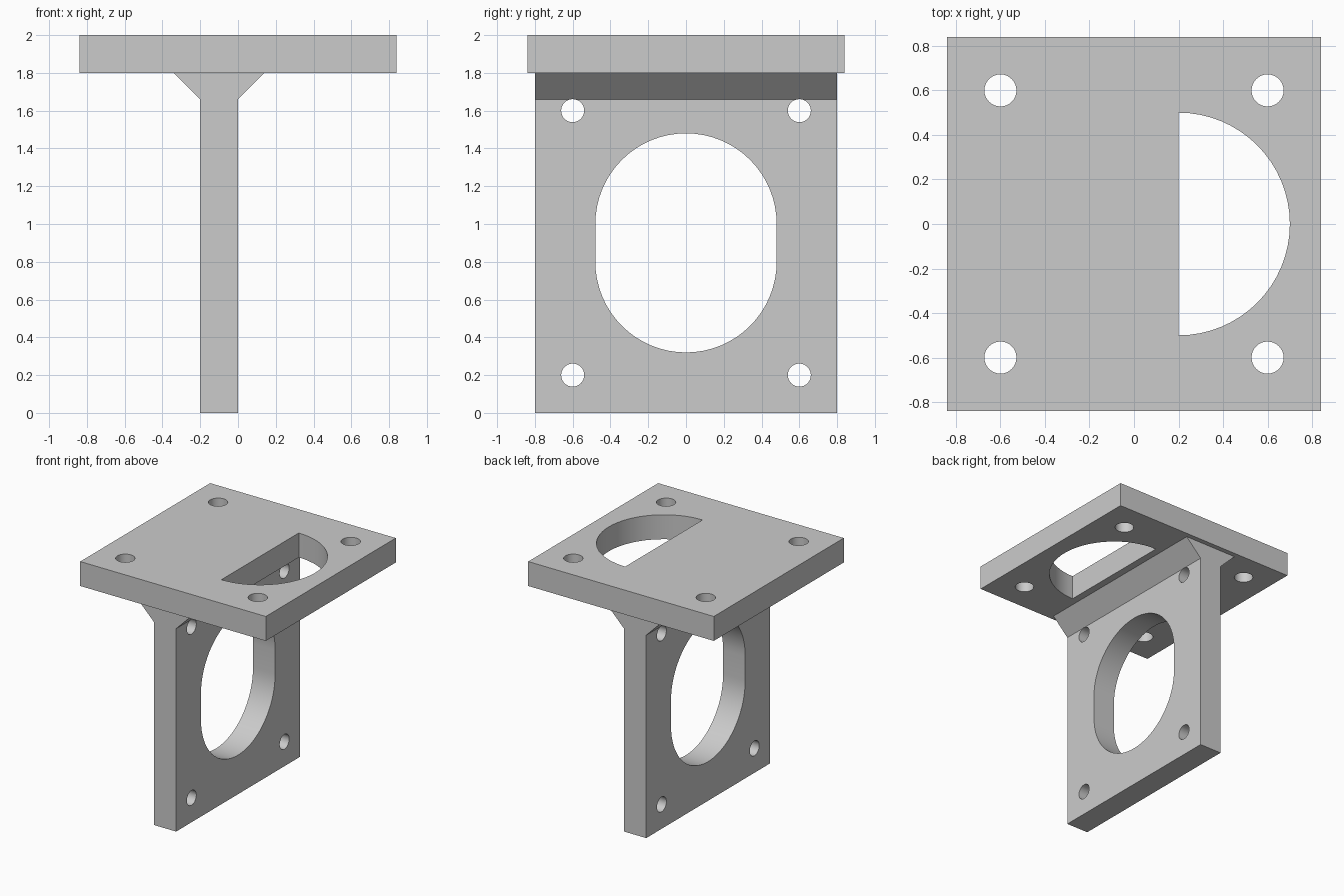
import bpy, bmesh, math
from mathutils import Vector

if "Cube" in bpy.data.objects:
    bpy.data.objects.remove(bpy.data.objects["Cube"])

grey = bpy.data.materials.new("plain_grey")
grey.use_nodes = True
colour = (0.6, 0.6, 0.6, 1)
grey.diffuse_color = colour
grey.node_tree.nodes["Principled BSDF"].inputs["Base Color"].default_value = colour


def prism(name, outline, sweep):
    """Solid made by sweeping a flat outline along a vector."""
    bm = bmesh.new()
    face = bm.faces.new([bm.verts.new(p) for p in outline])
    swept = bmesh.ops.extrude_face_region(bm, geom=[face])["geom"]
    verts = [v for v in swept if isinstance(v, bmesh.types.BMVert)]
    bmesh.ops.translate(bm, verts=verts, vec=Vector(sweep))
    bmesh.ops.recalc_face_normals(bm, faces=bm.faces)
    mesh = bpy.data.meshes.new(name)
    bm.to_mesh(mesh)
    bm.free()
    mesh.materials.append(grey)
    obj = bpy.data.objects.new(name, mesh)
    bpy.context.collection.objects.link(obj)
    return obj


def arc(cu, cv, radius, start, end, steps):
    angles = [math.radians(start + (end - start) * i / steps) for i in range(steps + 1)]
    return [(cu + radius * math.cos(a), cv + radius * math.sin(a)) for a in angles]


def circle(cu, cv, radius):
    return arc(cu, cv, radius, 0, 360, 32)[:-1]


def cut(part, cutters):
    """Cut every hole out of the part, then drop the cutters."""
    for cutter in cutters:
        cutter.hide_render = True
        mod = part.modifiers.new("hole", "BOOLEAN")
        mod.operation, mod.solver, mod.object = "DIFFERENCE", "EXACT", cutter
    bpy.ops.object.select_all(action="DESELECT")
    part.select_set(True)
    bpy.context.view_layer.objects.active = part
    for mod in list(part.modifiers):
        bpy.ops.object.modifier_apply(modifier=mod.name)
    for cutter in cutters:
        bpy.data.objects.remove(cutter)
    bpy.ops.object.shade_smooth_by_angle(angle=math.radians(30))


# Top plate with four bolt holes and a half-round opening
h = 0.84
plate = prism("top_plate", [(-h, -h, 1.8), (h, -h, 1.8), (h, h, 1.8), (-h, h, 1.8)], (0, 0, 0.2))
holes = [circle(x, y, 0.072) for x in (-0.6, 0.6) for y in (-0.6, 0.6)]
holes.append(arc(0.2, 0, 0.5, -90, 90, 32))
cut(plate, [prism("plate_cutter", [(u, v, 1.7) for u, v in o], (0, 0, 0.4)) for o in holes])

# Upright wall flaring into a chamfered fillet on both sides under the plate
side = [(-0.2, 0), (0, 0), (0, 1.66), (0.14, 1.8), (-0.34, 1.8), (-0.2, 1.66)]
wall = prism("upright_wall", [(x, -0.8, z) for x, z in side], (0, 1.6, 0))

# Wall bolt holes and the large rounded slot
holes = [circle(y, z, 0.061) for y in (-0.6, 0.6) for z in (0.2, 1.6)]
holes.append(arc(0, 1.0, 0.48, 0, 180, 32) + arc(0, 0.8, 0.48, 180, 360, 32))
cut(wall, [prism("wall_cutter", [(-0.5, u, v) for u, v in o], (0.8, 0, 0)) for o in holes])
